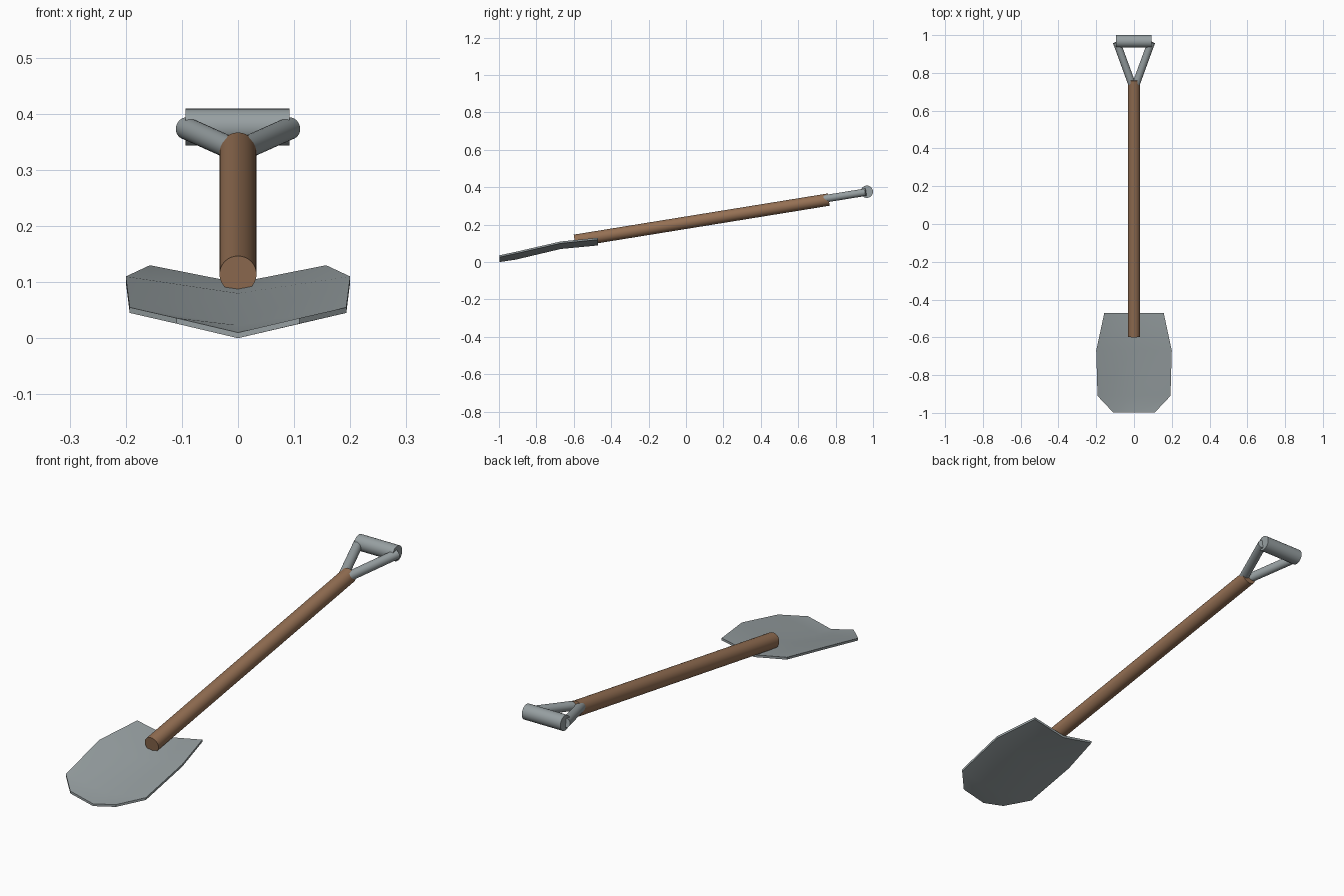
import bpy, bmesh, math
from mathutils import Vector

if "Cube" in bpy.data.objects:
    bpy.data.objects.remove(bpy.data.objects["Cube"])


def material(name, color):
    m = bpy.data.materials.new(name)
    m.diffuse_color = (*color, 1)
    m.use_nodes = True
    m.node_tree.nodes["Principled BSDF"].inputs["Base Color"].default_value = m.diffuse_color
    return m


STEEL = material("grey steel", (0.31, 0.35, 0.36))
WOOD = material("brown wood", (0.30, 0.162, 0.088))


def rod(name, start, end, radius, mat, sides=32):
    """Capped cylinder between two points."""
    a, b = Vector(start), Vector(end)
    bpy.ops.mesh.primitive_cylinder_add(vertices=sides, radius=radius,
                                        depth=(b - a).length, location=(a + b) / 2)
    ob = bpy.context.object
    ob.name = name
    ob.rotation_euler = (b - a).to_track_quat('Z', 'Y').to_euler()
    ob.data.materials.append(mat)
    bpy.ops.object.shade_smooth_by_angle(angle=math.radians(35))
    return ob


# Blade: rows of (y, half width, edge top z, crease top z), folded along the middle
rows = [(-0.998, 0.11, 0.036, 0.010),
        (-0.910, 0.193, 0.055, 0.023),
        (-0.670, 0.20, 0.110, 0.080),
        (-0.470, 0.157, 0.130, 0.099)]
THICK = 0.010
bm = bmesh.new()
layers = []
for drop in (0, THICK):
    layers.append([[bm.verts.new((s * w, y, (edge if s else mid) - drop))
                    for s in (-1, 0, 1)] for y, w, edge, mid in rows])
top, bottom = layers
for r in range(len(rows) - 1):
    for c in range(2):
        for g in layers:
            bm.faces.new((g[r][c], g[r][c + 1], g[r + 1][c + 1], g[r + 1][c]))
# Rim joining upper and lower sheets
rim = ([(0, 0), (0, 1)] + [(r, 2) for r in range(len(rows))]
       + [(len(rows) - 1, 1)] + [(r, 0) for r in range(len(rows) - 1, 0, -1)])
for (r0, c0), (r1, c1) in zip(rim, rim[1:] + rim[:1]):
    bm.faces.new((top[r0][c0], top[r1][c1], bottom[r1][c1], bottom[r0][c0]))
bmesh.ops.recalc_face_normals(bm, faces=bm.faces)
mesh = bpy.data.meshes.new("blade")
bm.to_mesh(mesh)
bm.free()
blade = bpy.data.objects.new("blade", mesh)
blade.data.materials.append(STEEL)
bpy.context.collection.objects.link(blade)
bpy.context.view_layer.objects.active = blade
blade.select_set(True)
bpy.ops.object.shade_smooth_by_angle(angle=math.radians(30))

# Wooden shaft
rod("shaft", (0, -0.595, 0.114), (0, 0.763, 0.334), 0.033, WOOD)

# Forked handle with a cross grip
for side, label in ((-1, "left"), (1, "right")):
    rod("fork_arm_" + label, (side * 0.009, 0.735, 0.337),
        (side * 0.092, 0.963, 0.374), 0.020, STEEL)
rod("grip", (-0.094, 0.967, 0.376), (0.092, 0.967, 0.376), 0.033, STEEL)
